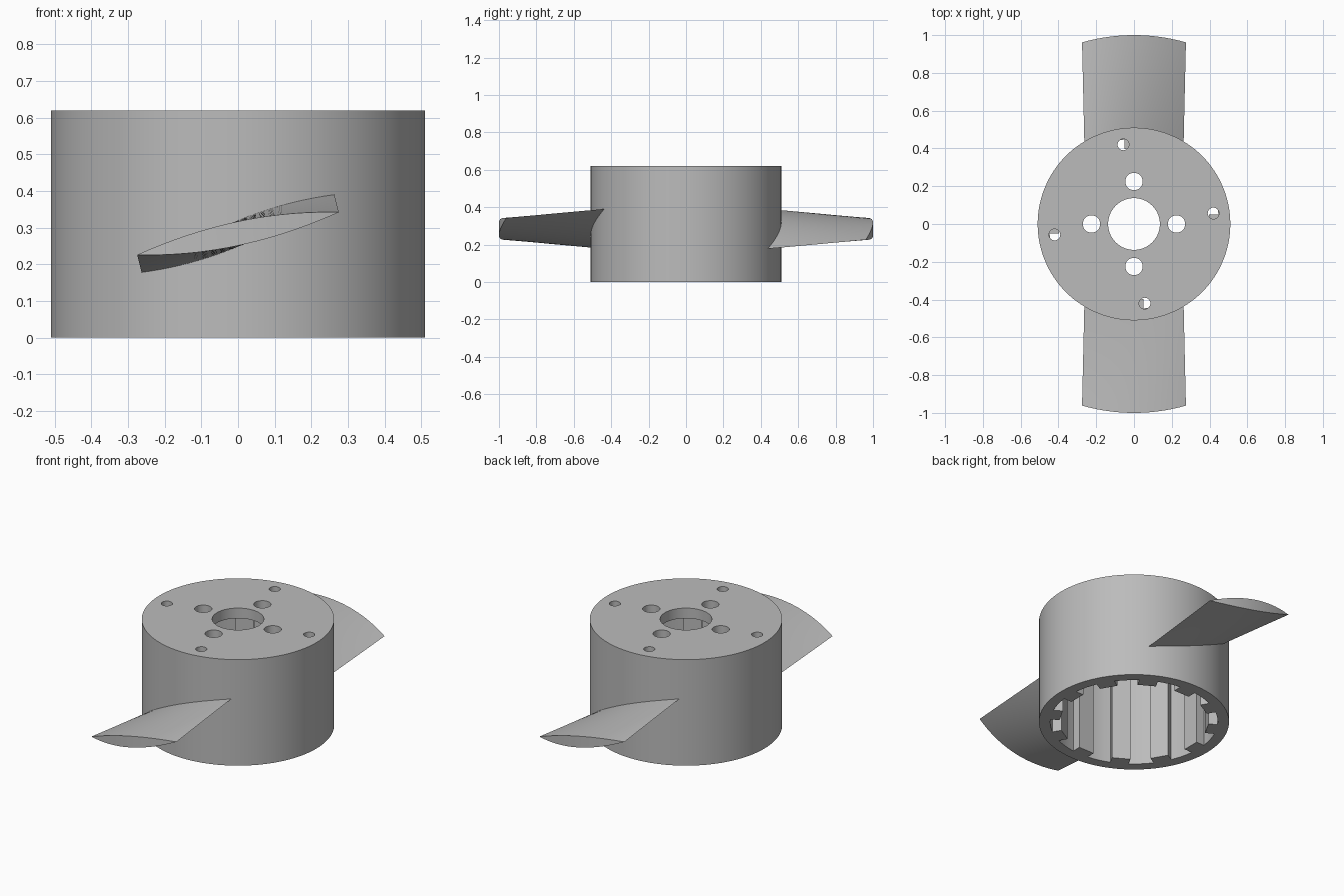
import bpy, bmesh
from math import sin, cos, pi, radians, sqrt

cube = bpy.data.objects.get("Cube")
if cube:
    bpy.data.objects.remove(cube, do_unlink=True)

grey = bpy.data.materials.new("plain_grey")
grey.use_nodes = True
COLOR = (0.5, 0.5, 0.5, 1)
grey.diffuse_color = COLOR
grey.node_tree.nodes["Principled BSDF"].inputs["Base Color"].default_value = COLOR

HEIGHT, RADIUS, PLATE = 0.62, 0.51, 0.06


def make_object(name, bm):
    bmesh.ops.recalc_face_normals(bm, faces=bm.faces)
    mesh = bpy.data.meshes.new(name)
    bm.to_mesh(mesh)
    bm.free()
    mesh.materials.append(grey)
    obj = bpy.data.objects.new(name, mesh)
    bpy.context.collection.objects.link(obj)
    return obj


def select(obj):
    bpy.ops.object.select_all(action='DESELECT')
    obj.select_set(True)
    bpy.context.view_layer.objects.active = obj


def prism(name, outline, z0, z1):
    bm = bmesh.new()
    base = bm.faces.new([bm.verts.new((x, y, z0)) for x, y in outline])
    grown = bmesh.ops.extrude_face_region(bm, geom=[base])["geom"]
    top = [v for v in grown if isinstance(v, bmesh.types.BMVert)]
    bmesh.ops.translate(bm, verts=top, vec=(0, 0, z1 - z0))
    return make_object(name, bm)


def circle(r, n, cx=0, cy=0):
    return [(cx + r * cos(2 * pi * i / n), cy + r * sin(2 * pi * i / n)) for i in range(n)]


def cut(target, cutter):
    cutter.hide_render = True
    mod = target.modifiers.new("cut", 'BOOLEAN')
    mod.operation, mod.solver, mod.object = 'DIFFERENCE', 'EXACT', cutter
    select(target)
    bpy.ops.object.modifier_apply(modifier=mod.name)
    bpy.data.objects.remove(cutter, do_unlink=True)


# Hub: a cup, open below, with inward ribs
hub = prism("hub", circle(RADIUS, 128), 0, HEIGHT)
RIBS, RIB_R, SLOT_R, HALF = 12, 0.40, 0.45, 0.05
bore = []
for i in range(RIBS):
    a = 2 * pi * i / RIBS
    step = 2 * pi / RIBS
    face, foot = HALF / RIB_R, HALF / SLOT_R
    bore += [(RIB_R * cos(a + s * face), RIB_R * sin(a + s * face)) for s in (-1, 1)]
    for k in range(5):
        t = a + foot + (step - 2 * foot) * k / 4
        bore.append((SLOT_R * cos(t), SLOT_R * sin(t)))
cut(hub, prism("bore_cutter", bore, -0.1, HEIGHT - PLATE))

# Holes through the top plate: shaft, four bolts, four small screws
holes = [circle(0.137, 64)]
for i in range(4):
    a = i * pi / 2
    holes.append(circle(0.046, 32, 0.225 * cos(a), 0.225 * sin(a)))
    a += radians(7.7)
    holes.append(circle(0.03, 24, 0.424 * cos(a), 0.424 * sin(a)))
for outline in holes:
    cut(hub, prism("hole_cutter", outline, HEIGHT - 2 * PLATE, HEIGHT + 0.1))
select(hub)
bpy.ops.object.shade_smooth_by_angle(angle=radians(25))


# Blades: twisted lens sections that follow arcs around the hub
def blade(name, side):
    bm = bmesh.new()
    n, stations = 20, 10
    rings = []
    for j in range(stations + 1):
        r = 0.47 + 0.53 * j / stations
        t = (r - RADIUS) / (1 - RADIUS)
        half = 0.263 + 0.012 * t
        rise = 0.106 - 0.048 * t
        thick = 0.036 - 0.003 * t
        ring = []
        for k in range(2 * n):
            u = -1 + 2 * k / n if k <= n else 3 - 2 * k / n
            bulge = thick * (1 - u * u) * (1 if k <= n else -1)
            x = u * half
            y = -sqrt(r * r - x * x)
            ring.append(bm.verts.new((side * x, side * y, 0.284 + rise * u + bulge)))
        rings.append(ring)
    for a, b in zip(rings, rings[1:]):
        for k in range(2 * n):
            m = (k + 1) % (2 * n)
            bm.faces.new((a[k], a[m], b[m], b[k]))
    # Close both ends with strips between upper and lower curves
    for ring in (rings[0], rings[-1]):
        for k in range(n):
            corners = [ring[k], ring[k + 1], ring[(2 * n - k - 1) % (2 * n)], ring[(2 * n - k) % (2 * n)]]
            bm.faces.new(list(dict.fromkeys(corners)))
    obj = make_object(name, bm)
    select(obj)
    bpy.ops.object.shade_smooth_by_angle(angle=radians(18))


blade("front_blade", 1)
blade("back_blade", -1)
